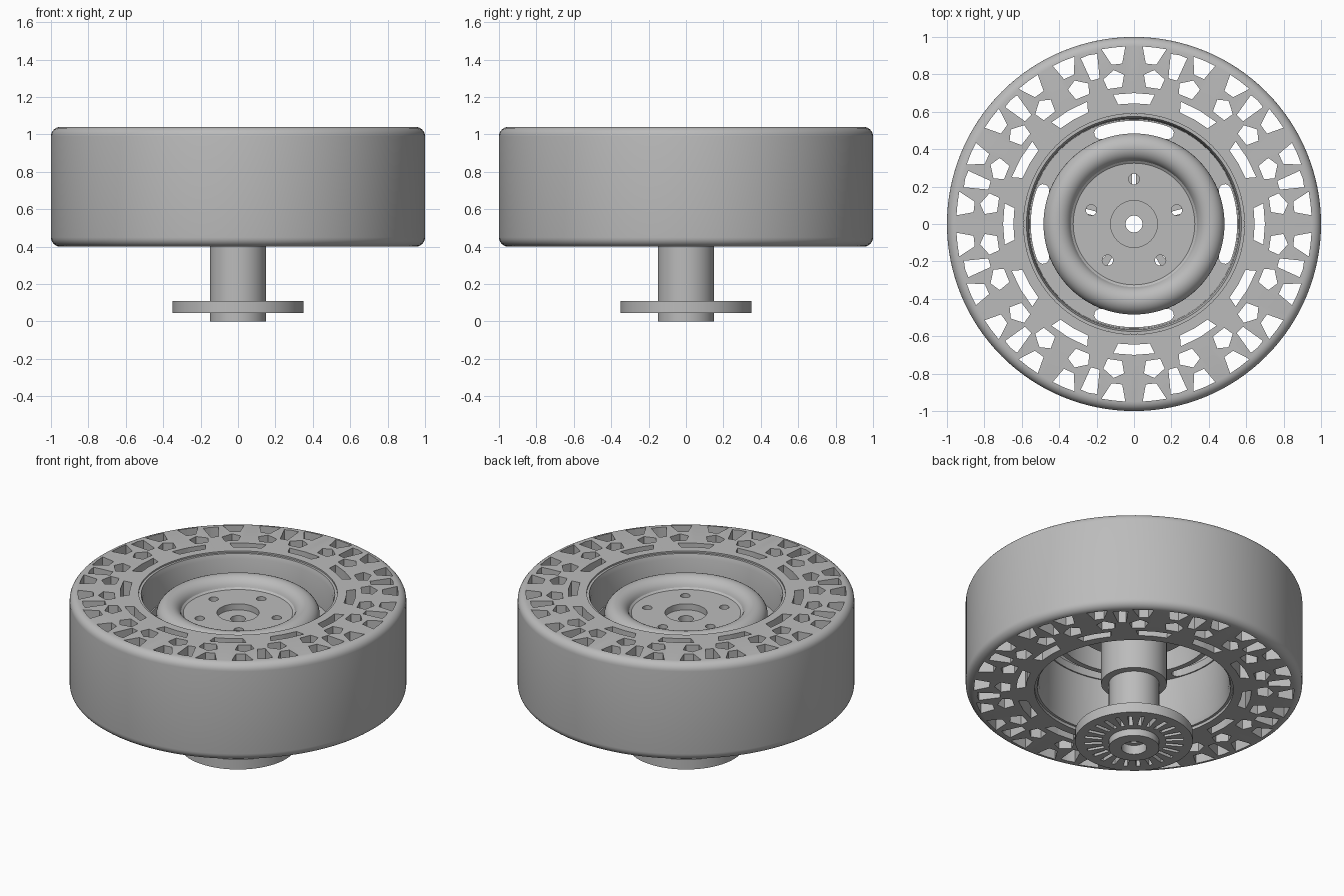
import bpy, bmesh
from math import sin, cos, pi, radians

cube = bpy.data.objects.get("Cube")
if cube:
    bpy.data.objects.remove(cube)

grey = bpy.data.materials.new("plain_grey")
grey.use_nodes = True
grey.diffuse_color = (0.5, 0.5, 0.5, 1)
grey.node_tree.nodes["Principled BSDF"].inputs["Base Color"].default_value = (0.5, 0.5, 0.5, 1)


def finish(name, bm):
    bmesh.ops.recalc_face_normals(bm, faces=bm.faces)
    mesh = bpy.data.meshes.new(name)
    bm.to_mesh(mesh)
    bm.free()
    mesh.materials.append(grey)
    obj = bpy.data.objects.new(name, mesh)
    bpy.context.collection.objects.link(obj)
    return obj


def lathe(name, profile, steps=96):
    """Spin a closed (radius, height) outline around z."""
    bm = bmesh.new()
    verts = [bm.verts.new((r, 0, z)) for r, z in profile]
    edges = [bm.edges.new((verts[i - 1], verts[i])) for i in range(len(verts))]
    bmesh.ops.spin(bm, geom=verts + edges, cent=(0, 0, 0), axis=(0, 0, 1),
                   angle=2 * pi, steps=steps)
    bmesh.ops.remove_doubles(bm, verts=bm.verts, dist=1e-4)
    return finish(name, bm)


def arc(cx, cz, r, start, end, n):
    """Points along a circular arc, angles in degrees."""
    angles = [radians(start + (end - start) * i / n) for i in range(n + 1)]
    return [(cx + r * cos(a), cz + r * sin(a)) for a in angles]


def polar(points, turn):
    """Turn (radius, degrees) pairs into x, y about a direction."""
    return [(r * cos(radians(a + turn)), r * sin(radians(a + turn))) for r, a in points]


def cut(obj, outlines, low, high):
    """Punch flat outlines through an object from low to high."""
    bm = bmesh.new()
    for outline in outlines:
        face = bm.faces.new([bm.verts.new((x, y, low)) for x, y in outline])
        top = bmesh.ops.extrude_face_region(bm, geom=[face])["geom"]
        for v in top:
            if isinstance(v, bmesh.types.BMVert):
                v.co.z = high
    cutter = finish("cutter", bm)
    cutter.hide_render = True
    mod = obj.modifiers.new("holes", 'BOOLEAN')
    mod.operation = 'DIFFERENCE'
    mod.solver = 'EXACT'
    mod.object = cutter
    bpy.context.view_layer.objects.active = obj
    bpy.ops.object.modifier_apply(modifier=mod.name)
    bpy.data.objects.remove(cutter)


# Tyre with rounded shoulders
BOTTOM, TOP, ROUND = 0.40, 1.04, 0.05
tyre = lathe("tyre", [(0.59, BOTTOM)]
             + arc(1 - ROUND, BOTTOM + ROUND, ROUND, -90, 0, 6)
             + arc(1 - ROUND, TOP - ROUND, ROUND, 0, 90, 6)
             + [(0.59, TOP)], 128)

# Spoke openings: one repeating group of cells, twelve times round
inner_cell = [(0.645, -8), (0.645, 0), (0.645, 8), (0.70, 9.5), (0.70, 0), (0.70, -9.5)]
inner_cell = [(r, a * 0.95) for r, a in inner_cell]
middle_cell = [(0.735, 5), (0.735, 11), (0.79, 12), (0.83, 7.5), (0.80, 3.8)]
outer_cell = [(0.86, 4.2), (0.86, 8), (0.95, 10.5), (0.95, 6.5), (0.95, 2.8)]
tall_cell = [(0.80, 13.3), (0.80, 16.7), (0.93, 17.8), (0.935, 15), (0.93, 12.2)]


def mirrored(cell):
    return [(r, -a) for r, a in reversed(cell)]


cells = [inner_cell, middle_cell, mirrored(middle_cell),
         outer_cell, mirrored(outer_cell), tall_cell]
cut(tyre, [polar(c, 30 * i) for i in range(12) for c in cells], BOTTOM - 0.1, TOP + 0.1)

# Wheel: barrel, slotted floor, rolled ridge and dished centre
RIDGE_R, RIDGE_Z = 0.41, 0.90
wheel = lathe("wheel",
              [(0.59, 0.42), (0.59, 1.03), (0.575, 1.03), (0.565, 1.00), (0.56, 0.82)]
              + [(0.485, 0.82)]
              + arc(RIDGE_R, RIDGE_Z, 0.075, 0, 165, 14)
              + [(0.325, 0.91), (0.125, 0.91), (0.125, 0.87), (0.045, 0.87), (0.045, 0.82),
                 (0.34, 0.82)]
              + arc(RIDGE_R, RIDGE_Z, 0.04, 165, 0, 8)
              + [(0.45, 0.77), (0.56, 0.77), (0.565, 0.45), (0.575, 0.42)])


def rounded_slot(turn):
    """Curved slot with round ends."""
    mid, half, sweep = 0.518, 0.034, 20
    points = [(mid + half, -sweep + sweep * i / 6) for i in range(13)]
    cap = [(mid + half * cos(radians(t)), sweep + 4 * sin(radians(t))) for t in range(30, 180, 30)]
    points += cap
    points += [(mid - half, sweep - sweep * i / 6) for i in range(13)]
    points += [(r, -a) for r, a in reversed(cap)]
    return polar(points, turn)


def circle(x, y, r, n=20):
    return [(x + r * cos(2 * pi * i / n), y + r * sin(2 * pi * i / n)) for i in range(n)]


bolts = [circle(*polar([(0.24, 0)], 90 + 72 * i)[0], 0.029) for i in range(5)]
cut(wheel, [rounded_slot(90 * i) for i in range(4)] + bolts, 0.70, 0.95)

# Axle with a wide collar at the wheel and a counterbored foot
axle = lathe("axle", [(0.075, 0), (0.15, 0), (0.15, 0.44), (0.195, 0.44), (0.195, 0.83),
                      (0.045, 0.83), (0.045, 0.06), (0.075, 0.06)], 64)

# Slotted disc near the foot
disc = lathe("slotted_disc", [(0.14, 0.045), (0.35, 0.045), (0.35, 0.11), (0.14, 0.11)], 64)
slots = []
for i in range(24):
    a = radians(15 * i)
    slots.append([(r * cos(a) - w * sin(a), r * sin(a) + w * cos(a))
                  for r, w in ((0.19, -0.012), (0.295, -0.012), (0.295, 0.012), (0.19, 0.012))])
cut(disc, slots, 0, 0.2)

# Smooth round surfaces, keep crisp edges
for obj in (tyre, wheel, axle, disc):
    bpy.ops.object.select_all(action='DESELECT')
    obj.select_set(True)
    bpy.context.view_layer.objects.active = obj
    bpy.ops.object.shade_smooth_by_angle(angle=radians(30))
